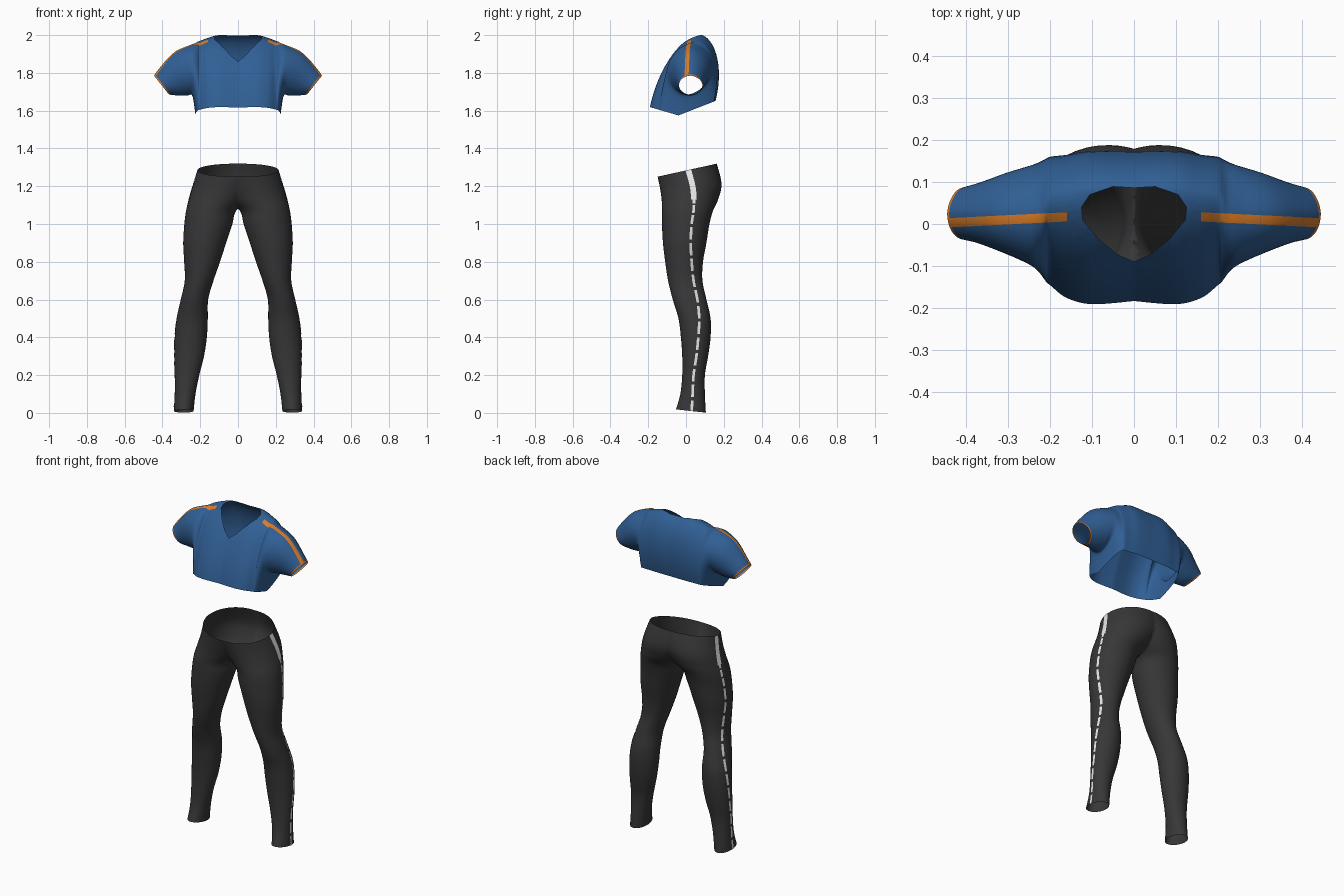
import bpy
import bmesh
import math
from mathutils import Vector

if "Cube" in bpy.data.objects:
    bpy.data.objects.remove(bpy.data.objects["Cube"], do_unlink=True)


def material(name, rgb):
    mat = bpy.data.materials.new(name)
    mat.use_nodes = True
    mat.diffuse_color = (*rgb, 1)
    mat.node_tree.nodes["Principled BSDF"].inputs["Base Color"].default_value = (*rgb, 1)
    return mat


blue = material("shirt blue", (0.03, 0.115, 0.3))
orange = material("trim orange", (0.7, 0.2, 0.02))
charcoal = material("legging charcoal", (0.038, 0.038, 0.038))
white = material("stripe white", (0.8, 0.8, 0.8))


def smooth_rows(rows, steps):
    """Fill in rows between the given ones along a smooth spline."""
    last = len(rows) - 1
    dense = []
    for i in range(last):
        quad = [rows[min(max(j, 0), last)] for j in range(i - 1, i + 3)]
        for k in range(steps):
            t = k / steps
            dense.append([
                (2 * b + (c - a) * t + (2 * a - 5 * b + 4 * c - d) * t ** 2
                 + (3 * b - a - 3 * c + d) * t ** 3) / 2
                for a, b, c, d in zip(*quad)])
    dense.append(rows[last])
    return dense


def loft(rings):
    """Skin closed rings of points into an open-ended tube."""
    bm = bmesh.new()
    loops = [[bm.verts.new(p) for p in ring] for ring in rings]
    n = len(loops[0])
    for low, high in zip(loops, loops[1:]):
        for i in range(n):
            j = (i + 1) % n
            bm.faces.new((low[i], low[j], high[j], high[i]))
    bmesh.ops.recalc_face_normals(bm, faces=bm.faces)
    return bm


def cut(bm, point, normal, where=None, clear=False):
    """Slice the chosen faces with a plane, optionally dropping what lies behind it."""
    faces = [f for f in bm.faces if where is None or where(f.calc_center_median())]
    edges = {e for f in faces for e in f.edges}
    verts = {v for f in faces for v in f.verts}
    bmesh.ops.bisect_plane(bm, geom=[*verts, *edges, *faces], dist=1e-5,
                           plane_co=point, plane_no=normal, clear_inner=clear)


def finish(bm, name, mats):
    """Turn the half mesh into a smooth, mirrored object."""
    for f in bm.faces:
        f.smooth = True
    mesh = bpy.data.meshes.new(name)
    bm.to_mesh(mesh)
    bm.free()
    for mat in mats:
        mesh.materials.append(mat)
    obj = bpy.data.objects.new(name, mesh)
    bpy.context.scene.collection.objects.link(obj)
    mirror = obj.modifiers.new("Mirror", "MIRROR")
    mirror.use_axis[0] = True
    mirror.merge_threshold = 0.0005
    return obj


def angles(n):
    return [math.tau * i / n for i in range(n)]


# Leggings: height, outer x, inner x, front y, back y, tilt, stripe y
leg_rows = smooth_rows([
    (0.01, 0.34, 0.235, -0.053, 0.105, -0.11, 0.03),
    (0.1, 0.335, 0.225, -0.03, 0.1, 0, 0.035),
    (0.2, 0.335, 0.205, -0.02, 0.1, 0, 0.04),
    (0.3, 0.337, 0.18, -0.02, 0.117, 0, 0.055),
    (0.4, 0.335, 0.165, -0.027, 0.13, 0, 0.065),
    (0.5, 0.325, 0.16, -0.04, 0.13, 0, 0.07),
    (0.6, 0.303, 0.158, -0.07, 0.108, 0, 0.06),
    (0.7, 0.282, 0.13, -0.095, 0.087, 0, 0.04),
    (0.8, 0.285, 0.095, -0.11, 0.09, 0, 0.03),
    (0.9, 0.29, 0.063, -0.122, 0.108, 0, 0.025),
    (1, 0.284, 0.03, -0.127, 0.124, 0, 0.03),
    (1.07, 0.275, 0.01, -0.127, 0.143, 0, 0.04),
    (1.13, 0.26, -0.06, -0.129, 0.17, 0, 0.042),
    (1.2, 0.24, -0.12, -0.137, 0.188, 0.08, 0.035),
    (1.285, 0.215, -0.18, -0.15, 0.163, 0.22, 0.012),
], 6)


def leg_axes(row):
    z, outer, inner, front, back, tilt, _ = row
    return (outer + inner) / 2, (outer - inner) / 2, (front + back) / 2, (back - front) / 2


def leg_ring(row):
    cx, rx, cy, ry = leg_axes(row)
    return [(cx + rx * math.cos(a), cy + ry * math.sin(a), row[0] + row[5] * ry * math.sin(a))
            for a in angles(48)]


bm = loft([leg_ring(r) for r in leg_rows])
cut(bm, (0, 0, 0), (1, 0, 0), clear=True)
finish(bm, "leggings", [charcoal])


# Side stripes: a solid band at the hip, dashes down the leg
def stripe_point(row, offset):
    cx, rx, cy, ry = leg_axes(row)
    dy = row[6] + offset - cy
    return (cx + rx * math.sqrt(1 - (dy / ry) ** 2) + 0.002, row[6] + offset, row[0] + row[5] * dy)


bm = bmesh.new()
for i, (low, high) in enumerate(zip(leg_rows, leg_rows[1:])):
    hip = low[0] > 1.12
    if not hip and i % 5 == 4:
        continue
    half = 0.015 if hip else 0.007
    corners = [(low, -half), (low, half), (high, half), (high, -half)]
    bm.faces.new([bm.verts.new(stripe_point(r, o)) for r, o in corners])
bmesh.ops.remove_doubles(bm, verts=bm.verts, dist=1e-5)
finish(bm, "legging_stripes", [white])

# Shirt, from the middle out to the cuff:
# x, centre z, half height, centre y, front depth, back depth, backward lean, cuff tilt
shirt_rows = smooth_rows([
    (0, 1.65, 0.35, -0.01, 0.166, 0.166, 0.25, 0),
    (0.1, 1.65, 0.35, -0.01, 0.174, 0.166, 0.25, 0),
    (0.16, 1.645, 0.34, -0.01, 0.16, 0.16, 0.23, 0),
    (0.2, 1.66, 0.31, 0, 0.137, 0.15, 0.2, 0),
    (0.213, 1.715, 0.25, 0.005, 0.13, 0.143, 0.18, 0),
    (0.226, 1.77, 0.188, 0.01, 0.122, 0.135, 0.15, 0),
    (0.248, 1.812, 0.135, 0.015, 0.112, 0.123, 0.1, 0.05),
    (0.3, 1.796, 0.115, 0.022, 0.095, 0.1, 0.05, 0.3),
    (0.36, 1.758, 0.078, 0.026, 0.074, 0.074, 0, 0.6),
    (0.405, 1.735, 0.05, 0.025, 0.062, 0.062, 0, 0.8),
], 6)


def shirt_ring(row):
    x, cz, rz, cy, front, back, lean, tilt = row
    ring = []
    for a in angles(56):
        c, dz = math.cos(a), rz * math.sin(a)
        depth = back * c ** 1.25 if c > 0 else front * c
        ring.append((x + tilt * dz, cy + depth + lean * dz, cz + dz))
    return ring


bm = loft([shirt_ring(r) for r in shirt_rows])

# Hem: lowest at the sides, rising to front and back
cut(bm, (0, -0.04, 1.575), (0, -0.39, 1), clear=True)
cut(bm, (0, -0.04, 1.575), (0, 0.29, 1), clear=True)

# Neckline: pointed at the front, rounded at the back
neck = [Vector(p) for p in ((0, -0.09), (0.04, -0.072), (0.085, -0.035), (0.122, 0.01),
                            (0.125, 0.04), (0.105, 0.07), (0.05, 0.089), (0, 0.086))]
sides = [(a, Vector((a.y - b.y, b.x - a.x))) for a, b in zip(neck, neck[1:])]


def near_neck(c):
    return c.z > 1.83 and c.x < 0.15 and -0.12 < c.y < 0.12


def in_neck(c):
    return c.z > 1.8 and all((c.xy - p).dot(n) > 0 for p, n in sides)


for p, n in sides:
    cut(bm, (p.x, p.y, 0), (n.x, n.y, 0), near_neck)
bmesh.ops.delete(bm, geom=[f for f in bm.faces if in_neck(f.calc_center_median())],
                 context="FACES")

# Shoulder stripe and cuff trim, cut into the cloth
stripe_normal = Vector((0.05, 1, 0))
stripe_mid = Vector((0.16, 0.017, 0))
cuff_normal = Vector((0.78, 0, -0.62))
cuff_edge = Vector((0.405, 0, 1.735)) - cuff_normal * 0.008


def on_shoulder(c):
    return c.x > 0.13 and c.z > 1.75 and abs(c.y) < 0.06


cut(bm, stripe_mid, (1, 0, 0), on_shoulder)
for side in (-0.011, 0.011):
    cut(bm, stripe_mid + stripe_normal * side, stripe_normal, on_shoulder)
cut(bm, cuff_edge, cuff_normal, lambda c: c.x > 0.3)
for f in bm.faces:
    c = f.calc_center_median()
    striped = on_shoulder(c) and c.x > 0.16 and abs((c - stripe_mid).dot(stripe_normal)) < 0.011
    trimmed = c.x > 0.3 and (c - cuff_edge).dot(cuff_normal) > 0
    f.material_index = int(striped or trimmed)
finish(bm, "shirt", [blue, orange])
